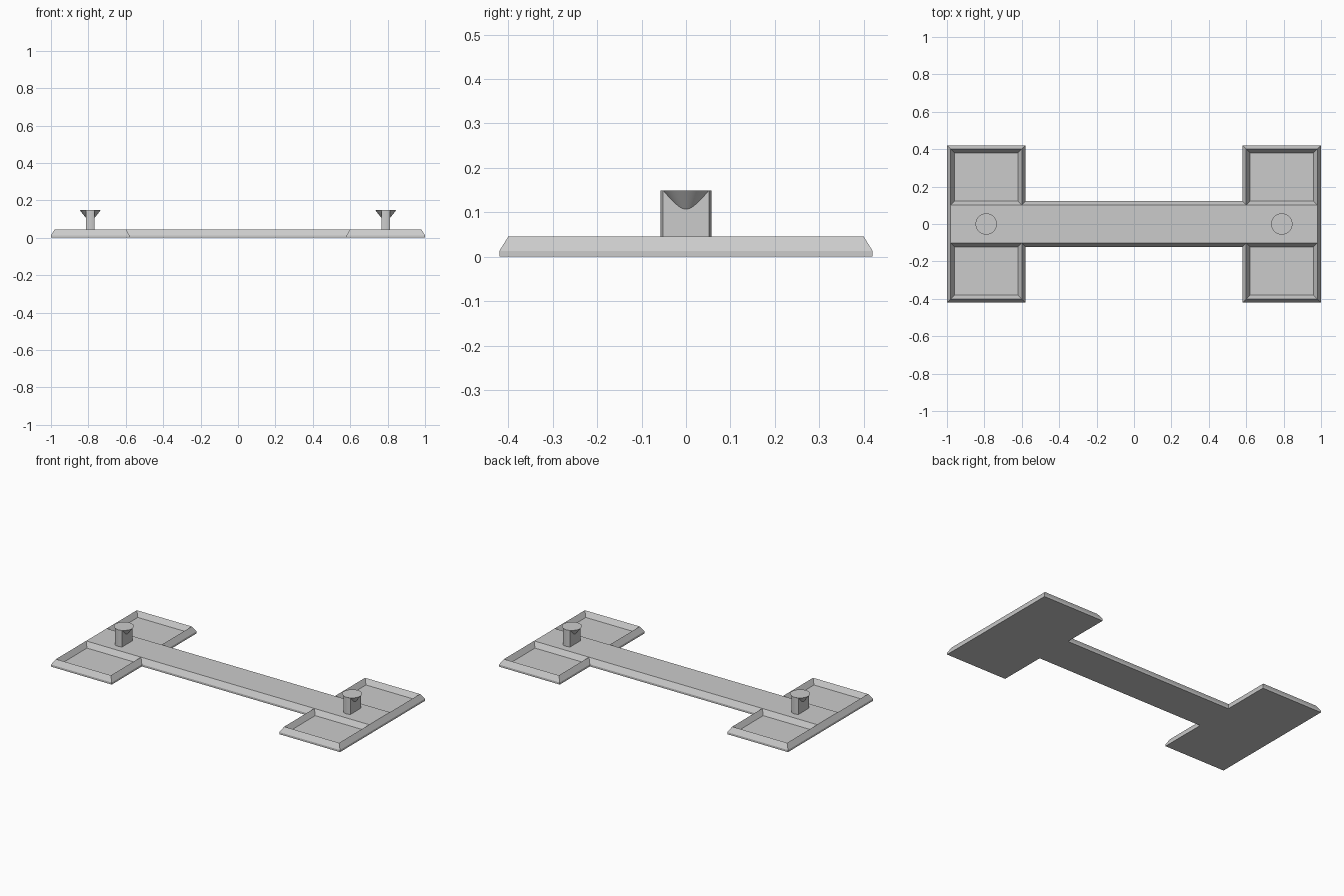
import bpy
import bmesh
from math import asin, cos, sin, pi

cube = bpy.data.objects.get("Cube")
if cube:
    bpy.data.objects.remove(cube, do_unlink=True)

EDGE_Z, TOP_Z = 0.013, 0.045      # top of the vertical edge, top surface
CHAMFER = 0.02                    # width of every sloped border
BAR_Y = 0.102                     # half width of the flat bar top

grey = bpy.data.materials.new("plain_grey")
grey.use_nodes = True
colour = (0.6, 0.6, 0.6, 1)
grey.diffuse_color = colour
grey.node_tree.nodes["Principled BSDF"].inputs["Base Color"].default_value = colour


def finish(bm, name):
    """Turn a bmesh into a named, coloured object."""
    bmesh.ops.recalc_face_normals(bm, faces=bm.faces)
    mesh = bpy.data.meshes.new(name)
    bm.to_mesh(mesh)
    bm.free()
    mesh.materials.append(grey)
    obj = bpy.data.objects.new(name, mesh)
    bpy.context.collection.objects.link(obj)
    return obj


def extrude_outline(bm, points, z0, z1):
    """Make a prism from a counter-clockwise outline; return its top face."""
    low = [bm.verts.new((x, y, z0)) for x, y in points]
    high = [bm.verts.new((x, y, z1)) for x, y in points]
    bm.faces.new(low[::-1])
    for i in range(len(points)):
        j = (i + 1) % len(points)
        bm.faces.new((low[i], low[j], high[j], high[i]))
    return bm.faces.new(high)


def inset_to(bm, face, z):
    """Inset a face by the chamfer width and set its height."""
    bm.normal_update()
    bmesh.ops.inset_individual(bm, faces=[face], thickness=CHAMFER,
                               depth=0, use_even_offset=True)
    for v in face.verts:
        v.co.z = z


# Base: H-shaped plate with sloped sides and four sunken trays
quarter = [(1, BAR_Y), (1, 0.42), (0.58, 0.42), (0.58, BAR_Y + CHAMFER)]
outline = quarter + [(-x, y) for x, y in quarter[::-1]]
outline += [(-x, -y) for x, y in outline]
bm = bmesh.new()
top = extrude_outline(bm, outline, 0, EDGE_Z)
inset_to(bm, top, TOP_Z)


def top_vert(x, y):
    return min((v for v in bm.verts if v.co.z > EDGE_Z + 0.01),
               key=lambda v: (v.co.x - x) ** 2 + (v.co.y - y) ** 2)


for sx in (-1, 1):
    for sy in (-1, 1):
        a = top_vert(sx * 0.6, sy * BAR_Y)
        b = top_vert(sx * 0.98, sy * BAR_Y)
        bmesh.ops.connect_verts(bm, verts=[a, b])
bm.normal_update()
trays = [f for f in bm.faces
         if len(f.verts) == 4 and all(v.co.z > TOP_Z - 0.001 for v in f.verts)
         and abs(f.calc_center_median().y) > BAR_Y + 0.05]
for tray in trays:
    inset_to(bm, tray, EDGE_Z)
finish(bm, "base_plate")


# Pegs: flat-sided round stem with a conical flared head
R, HALF, PEG_TOP, FLARE_Z = 0.057, 0.024, 0.149, 0.107
SPAN = asin(HALF / R)
STEPS = 10


def peg(name, x):
    bm = bmesh.new()
    arc = [pi / 2 - SPAN + 2 * SPAN * i / STEPS for i in range(STEPS + 1)]
    points = [(R * cos(a), R * sin(a)) for a in arc]
    points += [(-px, -py) for px, py in points]
    extrude_outline(bm, points, TOP_Z - 0.005, PEG_TOP - 0.0005)
    head = bmesh.ops.create_cone(bm, cap_ends=True, segments=64, radius1=HALF,
                                 radius2=R, depth=PEG_TOP - FLARE_Z)
    bmesh.ops.translate(bm, verts=head["verts"],
                        vec=(0, 0, (PEG_TOP + FLARE_Z) / 2))
    obj = finish(bm, name)
    obj.location.x = x
    bpy.ops.object.select_all(action="DESELECT")
    obj.select_set(True)
    bpy.context.view_layer.objects.active = obj
    bpy.ops.object.shade_smooth_by_angle(angle=pi / 6)


peg("left_peg", 0.79)
peg("right_peg", -0.79)
